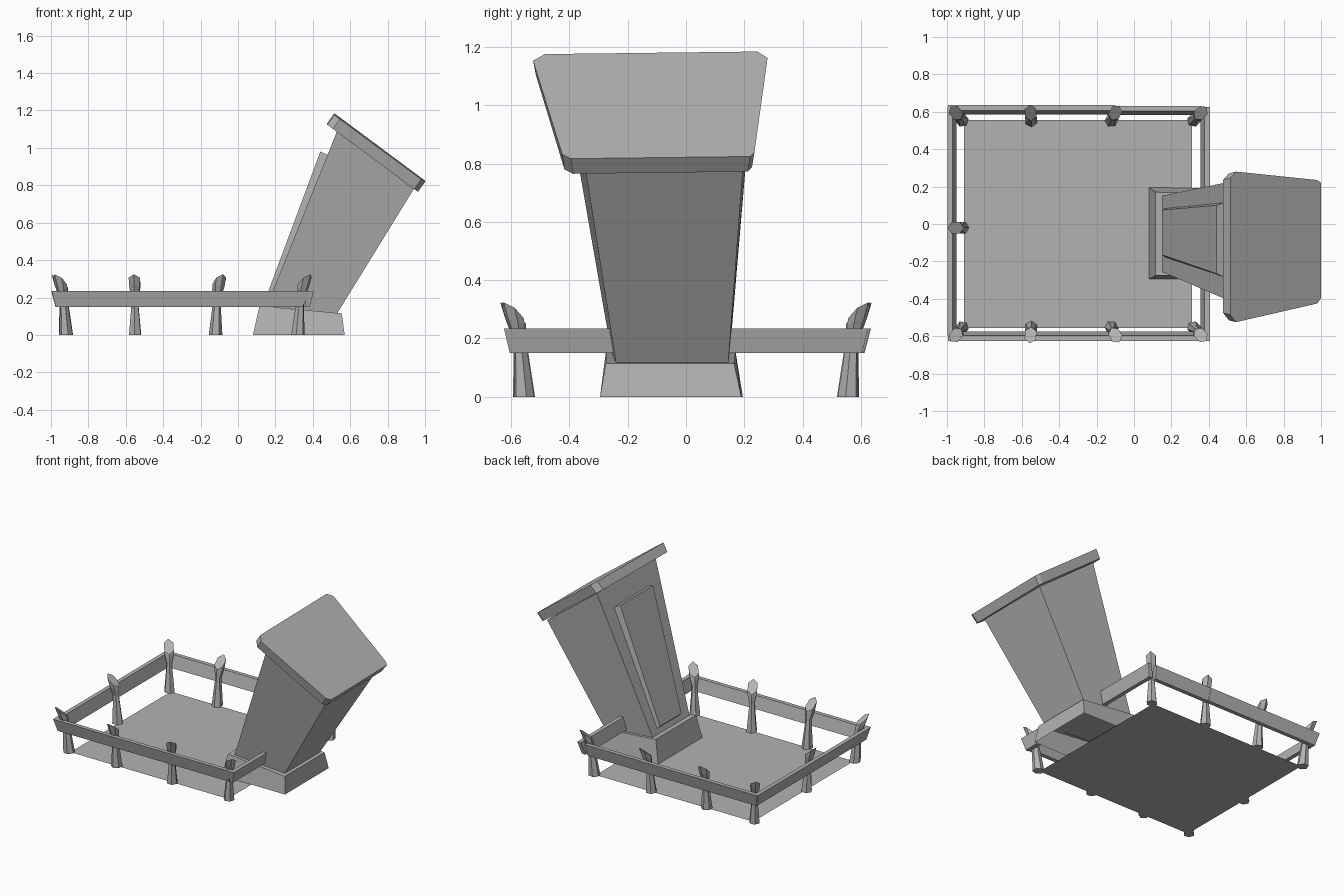
import bpy, bmesh, math
from mathutils import Vector

if "Cube" in bpy.data.objects:
    bpy.data.objects.remove(bpy.data.objects["Cube"])

# Dark grey stone for every part
stone = bpy.data.materials.new("dark_stone")
stone.diffuse_color = (0.45, 0.45, 0.45, 1)
stone.use_nodes = True
stone.node_tree.nodes["Principled BSDF"].inputs["Base Color"].default_value = stone.diffuse_color


def loft(name, rings, bottom=True):
    """Skin matching rings of points, closing the ends."""
    bm = bmesh.new()
    vs = [[bm.verts.new(p) for p in r] for r in rings]
    n = len(rings[0])
    for a, b in zip(vs, vs[1:]):
        for i in range(n):
            j = (i + 1) % n
            bm.faces.new((a[i], a[j], b[j], b[i]))
    bm.faces.new(vs[-1])
    if bottom:
        bm.faces.new(vs[0][::-1])
    bmesh.ops.recalc_face_normals(bm, faces=bm.faces)
    me = bpy.data.meshes.new(name)
    bm.to_mesh(me)
    bm.free()
    me.materials.append(stone)
    ob = bpy.data.objects.new(name, me)
    bpy.context.collection.objects.link(ob)
    return ob


def quad(xl, zl, yl, xr, zr, yr):
    """Sloped four-sided ring: left edge at xl, right edge at xr."""
    return [(xl, yl[0], zl), (xr, yr[0], zr), (xr, yr[1], zr), (xl, yl[1], zl)]


# Ground sheet inside the fence
bpy.ops.mesh.primitive_plane_add(size=1, location=(-0.3, 0, 0))
ground = bpy.context.object
ground.name = "plot_ground"
ground.scale = (1.22, 1.11, 1)
ground.data.materials.append(stone)

# Tapered plinth with a sloped top, open underneath
loft("plinth", [
    quad(0.08, 0, (-0.295, 0.195), 0.57, 0, (-0.295, 0.19)),
    quad(0.115, 0.155, (-0.275, 0.17), 0.555, 0.115, (-0.275, 0.165)),
], bottom=False)

# Leaning shaft, wider at the top
loft("shaft", [
    quad(0.15, 0.145, (-0.255, 0.15), 0.53, 0.115, (-0.24, 0.145)),
    quad(0.53, 1.09, (-0.42, 0.23), 0.94, 0.78, (-0.345, 0.195)),
])

# Raised panel with bevelled border on the shaft face
loft("shaft_panel", [
    [(0.17, -0.18, 0.18), (0.17, 0.085, 0.18), (0.485, 0.115, 0.96), (0.485, -0.285, 0.96)],
    [(0.15, -0.165, 0.20), (0.15, 0.075, 0.20), (0.44, 0.10, 0.98), (0.44, -0.265, 0.98)],
])

# Sloped cap slab with clipped corners, slightly tilted sideways
outline = [(0.515, -0.485), (0.545, -0.525), (0.98, -0.425), (1.0, -0.395),
           (1.0, 0.22), (0.98, 0.235), (0.545, 0.28), (0.515, 0.245)]
top = [Vector((x, y, 1.182 - (x - 0.515) * 0.742 + 0.012 * y)) for x, y in outline]
under = [Vector((p.x - 0.038, -0.11 + (p.y + 0.11) * 0.975, p.z - 0.052)) for p in top]
loft("cap_slab", [under, top])


# Fence posts: six-sided, waisted, slanted head leaning outward
def post(name, base, head):
    b, h = Vector(base), Vector(head)
    d = (h - b).normalized()
    s = Vector((-d.y, d.x))
    rings = []
    for t, z, r_out, r_side, slant in ((0, 0, 0.038, 0.036, 0), (0.35, 0.19, 0.022, 0.018, 0),
                                       (0.75, 0.25, 0.036, 0.032, 0.018),
                                       (1, 0.288, 0.044, 0.035, 0.036)):
        c = b.lerp(h, t)
        ring = []
        for i in range(6):
            a = math.tau * i / 6
            p = c + d * r_out * math.cos(a) + s * r_side * math.sin(a)
            ring.append((p.x, p.y, z + slant * math.cos(a)))
        rings.append(ring)
    loft(name, rings)


posts = [(-0.92, -0.952), (-0.55, -0.553), (-0.12, -0.10), (0.32, 0.357)]
for side, label in ((-1, "front"), (1, "back")):
    for i, (xb, xh) in enumerate(posts):
        post(f"{label}_post_{i + 1}", (xb, side * 0.556), (xh, side * 0.594))
post("left_post", (-0.92, -0.02), (-0.953, -0.02))


# Fence rails leaning outward: two ground points and an outward direction
def rail(name, p, q, out, trim=(0.02, 0.02)):
    p, q, out = Vector(p), Vector(q), Vector(out)
    along = (q - p).normalized()
    rings = []
    for end, k in ((p, trim[0]), (q, -trim[1])):
        ring = []
        for o, z in ((0, 0.235), (-0.028, 0.235), (-0.05, 0.15), (-0.022, 0.15)):
            e = end + out * o + along * (k if z < 0.2 else 0)
            ring.append((e.x, e.y, z))
        rings.append(ring)
    loft(name, rings)


rail("front_rail", (-0.995, -0.625), (0.39, -0.625), (0, -1), (0.02, 0.045))
rail("back_rail_long", (-0.995, 0.635), (-0.10, 0.635), (0, 1), (0.02, 0))
rail("back_rail_short", (-0.10, 0.632), (0.345, 0.632), (0, 1), (0, 0.01))
rail("left_rail", (-0.998, -0.60), (-0.998, 0.625), (-1, 0))
rail("right_rail_near", (0.405, -0.625), (0.405, -0.2), (1, 0), (0.02, 0))
rail("right_rail_far", (0.405, 0.12), (0.405, 0.625), (1, 0), (0, 0.02))
